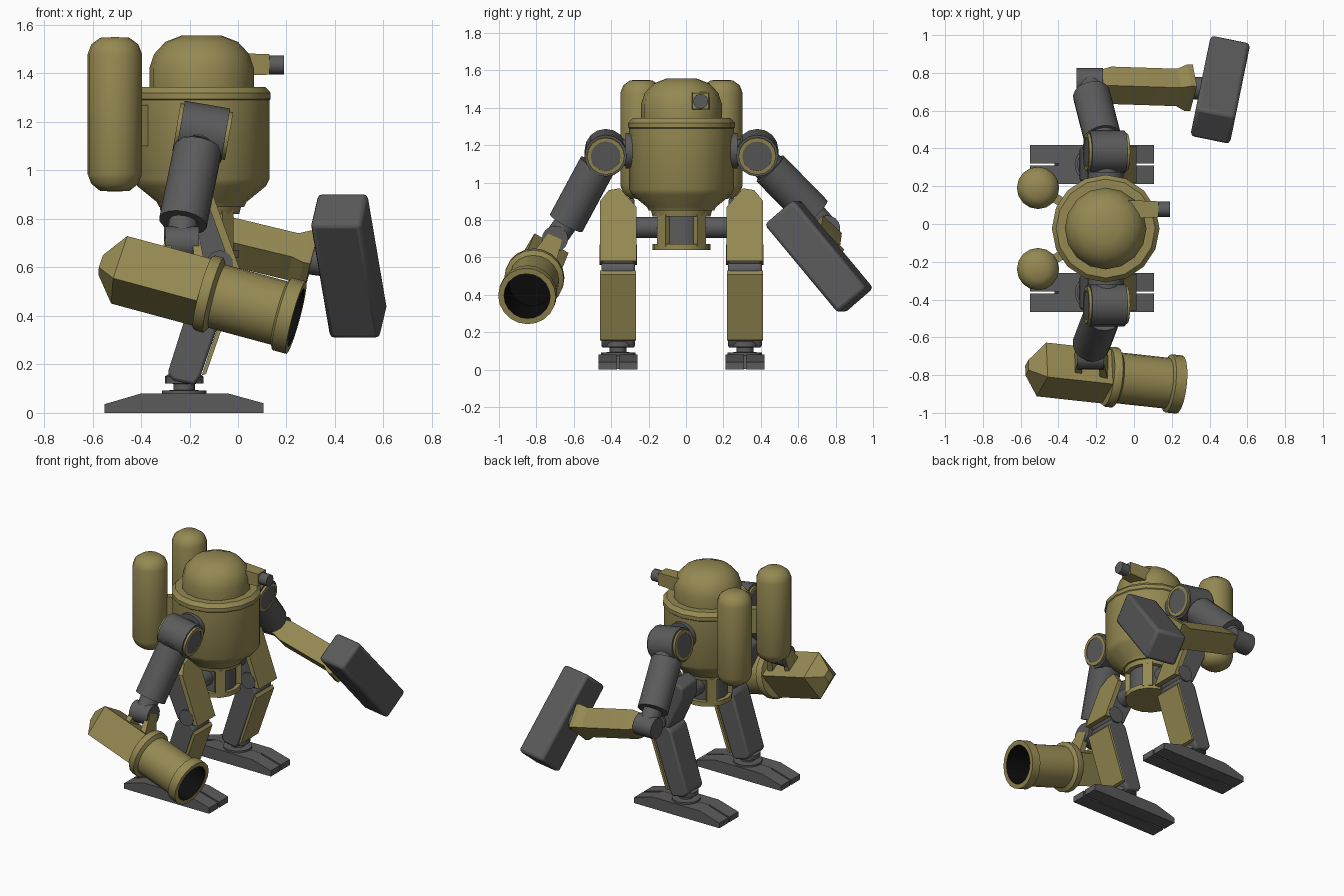
import bpy, bmesh, math
from mathutils import Vector, Matrix

if "Cube" in bpy.data.objects:
    bpy.data.objects.remove(bpy.data.objects["Cube"])

def material(name, rgb):
    m = bpy.data.materials.new(name)
    m.diffuse_color = (*rgb, 1)
    m.use_nodes = True
    m.node_tree.nodes["Principled BSDF"].inputs["Base Color"].default_value = m.diffuse_color
    return m

TAN = material("olive tan", (0.30, 0.25, 0.085))
GREY = material("dark grey", (0.105, 0.105, 0.107))
BLACK = material("bore black", (0.004, 0.004, 0.004))
CX, CY = -0.15, -0.024          # body axis

def finish(name, bm, mats, bevel=0, angle=40):
    bmesh.ops.recalc_face_normals(bm, faces=bm.faces)
    me = bpy.data.meshes.new(name)
    bm.to_mesh(me)
    bm.free()
    ob = bpy.data.objects.new(name, me)
    bpy.context.collection.objects.link(ob)
    for m in mats:
        me.materials.append(m)
    if bevel:
        b = ob.modifiers.new("bevel", 'BEVEL')
        b.width, b.segments, b.limit_method = bevel, 2, 'ANGLE'
    bpy.ops.object.select_all(action='DESELECT')
    ob.select_set(True)
    bpy.context.view_layer.objects.active = ob
    bpy.ops.object.shade_smooth_by_angle(angle=math.radians(angle))
    return ob

def frame(origin, axis, up=(0, 0, 1)):
    """Matrix whose z runs along axis and whose y leans toward up."""
    z = Vector(axis).normalized()
    x = Vector(up).cross(z).normalized()
    y = z.cross(x)
    return Matrix.Translation(origin) @ Matrix((x, y, z)).transposed().to_4x4()

def lathe(name, prof, origin, axis, mats, segs=None, n=16, up=(0, 1, 0.01)):
    """Spin (radius, distance) points about an axis; segs = material per band."""
    bm = bmesh.new()
    rings = []
    for r, t in prof:
        if r < 1e-5:
            rings.append([bm.verts.new((0, 0, t))] * n)
        else:
            rings.append([bm.verts.new((r * math.cos(2 * math.pi * i / n),
                          r * math.sin(2 * math.pi * i / n), t)) for i in range(n)])
    for k, (a, b) in enumerate(zip(rings, rings[1:])):
        for i in range(n):
            j = (i + 1) % n
            f = bm.faces.new(list(dict.fromkeys((a[i], a[j], b[j], b[i]))))
            f.material_index = segs[k] if segs else 0
    bm.transform(frame(origin, axis, up))
    return finish(name, bm, mats)

def rod(name, a, b, r, mat, n=16):
    a, b = Vector(a), Vector(b)
    L = (b - a).length
    return lathe(name, [(0, 0), (r, 0), (r, L), (0, L)], a, b - a, [mat], n=n, up=(0.3, 1, 0.1))

def loft(name, sections, mtx, mat, bevel=0):
    """Rectangular sections (half_x, half_y, z) joined along local z."""
    bm = bmesh.new()
    rings = [[bm.verts.new((sx * hx, sy * hy, z)) for sx, sy in
              ((-1, -1), (1, -1), (1, 1), (-1, 1))] for hx, hy, z in sections]
    bm.faces.new(rings[0])
    bm.faces.new(rings[-1])
    for a, b in zip(rings, rings[1:]):
        for i in range(4):
            bm.faces.new((a[i], a[i - 1], b[i - 1], b[i]))
    bm.transform(mtx)
    return finish(name, bm, [mat], bevel, 25)

def slab(name, pts, y0, y1, mat, bevel=0):
    """Outline in x-z, extruded from y0 to y1."""
    bm = bmesh.new()
    f = bm.faces.new([bm.verts.new((x, y0, z)) for x, z in pts])
    g = bmesh.ops.extrude_face_region(bm, geom=[f])
    bmesh.ops.translate(bm, vec=(0, y1 - y0, 0),
                        verts=[v for v in g["geom"] if isinstance(v, bmesh.types.BMVert)])
    return finish(name, bm, [mat], bevel, 25)

UP = (0, 0, 1)
BASE = (CX, CY, 0)

# Torso, dome and pelvis
lathe("torso", [(0, .85), (.175, .85), (.185, .87), (.265, .935), (.28, .965), (.28, 1.29), (.285, 1.295),
      (.285, 1.32), (.262, 1.345), (0, 1.345)], BASE, UP, [TAN])
lathe("dome", [(0, 1.34), (.216, 1.34), (.216, 1.42), (.196, 1.48), (.15, 1.53), (.08, 1.557), (0, 1.557)],
      BASE, UP, [TAN])
lathe("pelvis_core", [(0, .66), (.128, .66), (.128, .86), (0, .86)], BASE, UP, [GREY])
lathe("pelvis_base", [(0, .64), (.155, .64), (.155, .672), (0, .672)], BASE, UP, [TAN])
lathe("pelvis_collar", [(0, .82), (.155, .82), (.165, .86), (0, .86)], BASE, UP, [TAN])
for i in range(4):
    a = math.pi * (i / 2 + .25)
    d = Vector((math.cos(a), math.sin(a), 0))
    loft("pelvis_post", [(.032, .022, .66), (.032, .022, .84)],
         frame(Vector(BASE) + d * .132, UP, d), TAN)

# Head gun
loft("gun_mount", [(.048, .048, -.03), (.042, .042, .13)], frame((0, .078, 1.437), (1, 0, 0)), TAN)
rod("gun_barrel", (.1, .078, 1.435), (.19, .078, 1.435), .04, GREY, 12)

def leg(s):
    y = CY + s * .339
    # Foot with split toes
    outline = [(-.55, 0), (.105, 0), (.105, .04), (-.04, .08), (-.40, .08), (-.55, .036)]
    for t in (-1, 1):
        slab("foot_half", outline, y + t * .006, y + t * .104, GREY)
    slab("foot_middle", [(-.42, .004), (-.03, .004), (-.04, .079), (-.40, .079)], y - .02, y + .02, GREY)
    lathe("ankle", [(0, .07), (.092, .07), (.092, .092), (.045, .094), (.045, .12), (.08, .122), (.08, .15),
          (0, .2)], (-.222, y, 0), UP, [GREY])
    # Shin and its front plate
    slab("shin", [(-.29, .165), (-.27, .135), (-.18, .115), (-.155, .15), (-.02, .54), (-.06, .60),
         (-.12, .60), (-.165, .56)], y - .09, y + .09, GREY, .012)
    slab("shin_plate", [(-.15, .155), (-.132, .16), (-.01, .51), (-.025, .53)], y - .097, y + .097, TAN)
    rod("knee_joint", (-.075, y - .1, .615), (-.075, y + .1, .615), .055, GREY)
    # Thigh and its front plate, peaked on the outer side
    slab("thigh", [(-.15, .58), (-.04, .56), (-.015, .61), (-.11, .87), (-.18, .92), (-.25, .88),
         (-.25, .80)], y - .088, y + .088, GREY, .012)
    bm = bmesh.new()
    prof = [(-.098, .58), (.098, .58), (.098, .90), (.05, .96), (-.01, .97), (-.098, .87)]
    front = [bm.verts.new((.012 - (z - .58) * .36, y + s * v, z)) for v, z in prof]
    back = [bm.verts.new((-.022 - (z - .58) * .36, y + s * v, z)) for v, z in prof]
    bm.faces.new(front)
    bm.faces.new(back)
    for i in range(6):
        bm.faces.new((front[i], front[i - 1], back[i - 1], back[i]))
    finish("thigh_plate", bm, [TAN], 0, 25)

def shoulder(s):
    y = CY + s * .405
    rod("shoulder_disc", (CX, CY + s * .2, 1.17), (CX, CY + s * .3, 1.17), .095, GREY)
    rod("shoulder_link", (CX, CY + s * .28, 1.16), (CX, y, 1.16), .07, GREY)
    lathe("shoulder", [(0, -.107), (.08, -.107), (.08, -.11), (.1, -.11), (.1, -.095), (.113, -.095),
          (.113, .095), (.1, .095), (.1, .11), (.08, .11), (.08, .107), (0, .107)],
          (-.145, y, 1.16), (.985, 0, -.17), [GREY, TAN], [0, 1, 1, 1, 0, 0, 0, 1, 1, 1, 0])

def upper_arm(s, a, b, elbow):
    rod("arm_neck", (-.15, CY + s * .405, 1.15), a, .085, GREY)
    rod("upper_arm", a, b, .1, GREY)
    rod("elbow_strut", b, elbow, .062, GREY)
    e = Vector(elbow)
    rod("elbow_joint", e - Vector((.07, 0, 0)), e + Vector((.07, 0, 0)), .07, GREY)

for s in (-1, 1):
    leg(s)
    shoulder(s)
    # Back tanks with brackets
    ty = CY + s * .215
    lathe("tank", [(0, .913), (.06, .915), (.097, .945), (.112, .985), (.112, 1.48), (.097, 1.52), (.06, 1.547),
          (0, 1.55)], (-.508, ty, 0), UP, [TAN])
    d = Vector((.358, -s * .215, 0))
    loft("tank_bracket", [(.025, .085, .08), (.025, .085, .24)],
         frame((-.508, ty, 1.185), d, UP), TAN)
rod("hip_axle", (CX, CY - .27, .76), (CX, CY + .27, .76), .057, GREY)

# Cannon arm
upper_arm(-1, (-.165, -.476, 1.09), (-.227, -.64, .785), (-.23, -.70, .70))
A, B = Vector((-.49, -.77, .59)), Vector((.24, -.85, .393))
roll = (0, .5, .87)
box = frame(A, B - A, roll)
loft("cannon_housing", [(.03, .03, -.08), (.105, .105, 0), (.105, .105, .37)], box, TAN)
lathe("cannon_barrel", [(0, .36), (.155, .36), (.16, .37), (.16, .405), (.135, .42), (.135, .69), (.155, .70),
      (.155, .76), (.124, .76), (.124, .5), (0, .5)], A, B - A, [TAN, BLACK], [0] * 8 + [1, 1], n=20)
for dx in (-.055, .055):
    root = Vector((-.23 + dx * 1.3, -.76, .59))
    tip = Vector((-.23 + dx, -.70, .71))
    loft("elbow_fork", [(.02, .07, 0), (.015, .04, (tip - root).length)],
         frame(root, tip - root, (0, -.9, .4)), TAN)

# Hammer arm
upper_arm(1, (-.165, .45, 1.075), (-.225, .685, .835), (-.235, .755, .755))
P, Q = Vector((-.24, .738, .757)), Vector((.32, .72, .622))
arm = frame(P, Q - P, (0, -.7, .7))
loft("hammer_forearm", [(.05, .05, .03), (.07, .07, .12), (.07, .07, .48), (.095, .08, .53), (.095, .08, .56)],
     arm, TAN)
rod("hammer_stub", P.lerp(Q, .9), (.46, .715, .607), .06, GREY)
L = Vector((.13, .635, -.765)).normalized()
N = Vector((.98, -.2, 0))
loft("hammer_head", [(.103, .107, -.31), (.103, .107, .31)],
     frame((.457, .711, .606), L, N), GREY, .02)
